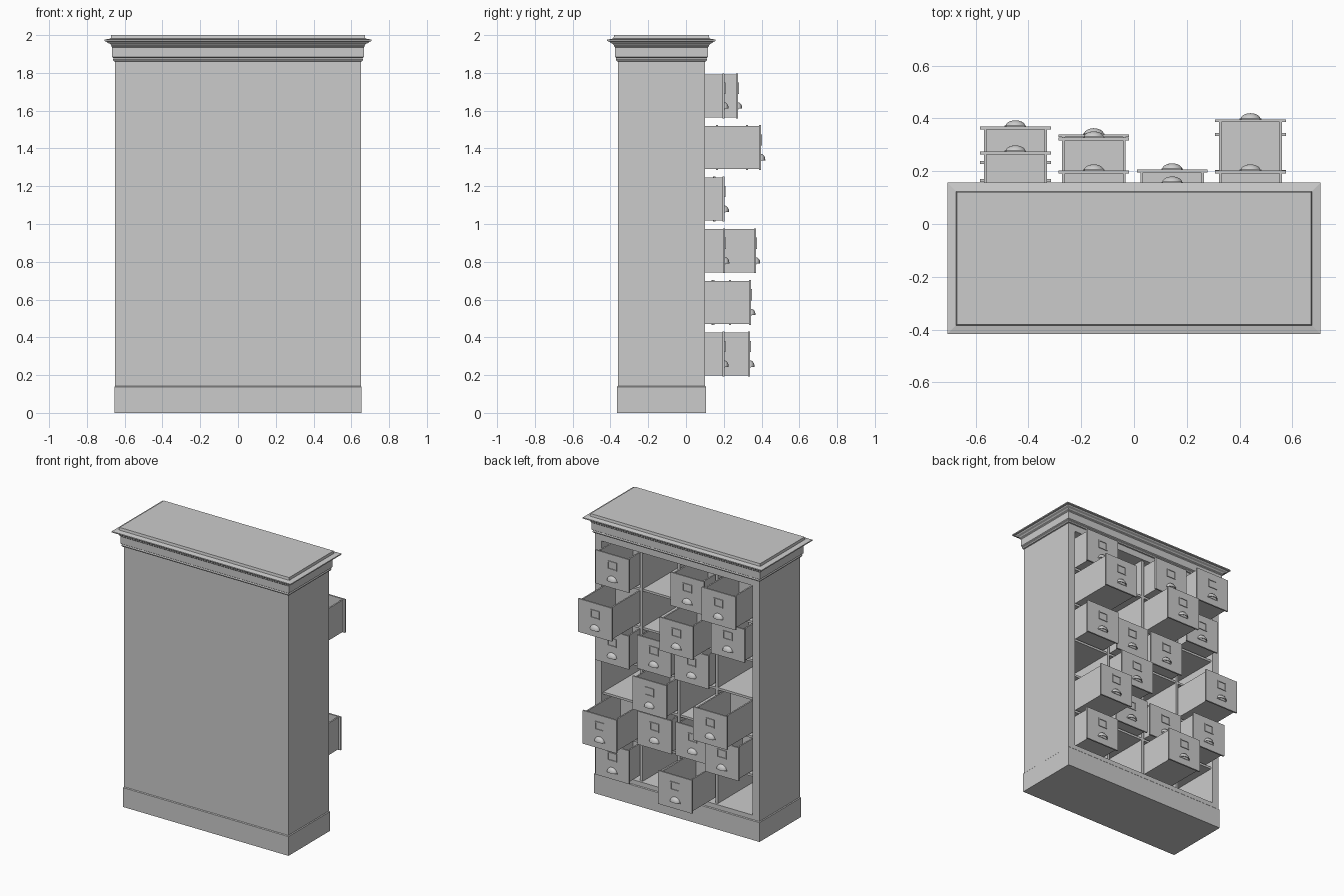
import bpy, bmesh, math

if "Cube" in bpy.data.objects:
    bpy.data.objects.remove(bpy.data.objects["Cube"])

YC = -0.13                      # cabinet centre in depth
HX, HY = 0.65, 0.23             # half width and half depth of the carcass
YF = YC + HY                    # open face of the cabinet (+y side)


def finish(bm, name):
    bmesh.ops.recalc_face_normals(bm, faces=bm.faces)
    me = bpy.data.meshes.new(name)
    bm.to_mesh(me)
    bm.free()
    ob = bpy.data.objects.new(name, me)
    bpy.context.collection.objects.link(ob)
    return ob


def add_box(bm, x0, x1, y0, y1, z0, z1):
    vs = bmesh.ops.create_cube(bm, size=1)["verts"]
    for v in vs:
        v.co.x = x0 if v.co.x < 0 else x1
        v.co.y = y0 if v.co.y < 0 else y1
        v.co.z = z0 if v.co.z < 0 else z1


def boxes(name, *dims):
    bm = bmesh.new()
    for d in dims:
        add_box(bm, *d)
    return finish(bm, name)


def moulding(name, profile):
    """Stack of rectangles: (offset from carcass, height), capped at both ends."""
    bm = bmesh.new()
    rings = []
    for o, z in profile:
        rings.append([bm.verts.new((sx * (HX + o), YC + sy * (HY + o), z))
                      for sx, sy in ((-1, -1), (1, -1), (1, 1), (-1, 1))])
    for a, b in zip(rings, rings[1:]):
        for i in range(4):
            j = (i + 1) % 4
            bm.faces.new((a[i], a[j], b[j], b[i]))
    bm.faces.new(rings[0])
    bm.faces.new(rings[-1])
    return finish(bm, name)


# plinth and cornice
moulding("plinth", [(0.005, 0), (0.005, 0.138), (0, 0.143)])
moulding("cornice", [(0.0, 1.86), (0.008, 1.862), (0.012, 1.87), (0.009, 1.879), (0.016, 1.884),
                     (0.016, 1.935), (0.021, 1.94), (0.021, 1.946), (0.028, 1.954), (0.042, 1.96),
                     (0.046, 1.966), (0.057, 1.968), (0.057, 1.976), (0.024, 1.982),
                     (0.021, 2.0)])

# carcass: sides, back and rails
ZB, ZT, XI = 0.175, 1.815, 0.597
YB = YC - HY
boxes("carcass",
      (-HX, -XI, YB, YF, 0.14, 1.863), (XI, HX, YB, YF, 0.14, 1.863),
      (-XI, XI, YB, YB + 0.02, 0.14, 1.863),
      (-XI, XI, YB + 0.02, YF, 0.14, ZB), (-XI, XI, YB + 0.02, YF, ZT, 1.863))

# partition grid
PX, PZ = 0.297, (ZT - ZB) / 6
X0, Z0 = -0.004, ZB + PZ / 2
boxes("dividers", *[(X0 + i * PX - 0.01, X0 + i * PX + 0.01, YB + 0.02, YF - 0.015, ZB, ZT)
                    for i in (-1, 0, 1)])
boxes("shelves", *[(-XI, XI, YB + 0.02, YF - 0.017, ZB + i * PZ - 0.008, ZB + i * PZ + 0.008)
                   for i in range(1, 6)])


# one drawer: open box, front plate, label holder and cup pull
def drawer_mesh():
    bm = bmesh.new()
    w, h, t, L = 0.12, 0.114, 0.01, 0.40
    add_box(bm, -0.134, 0.134, -0.011, 0, -0.119, 0.119)
    add_box(bm, -w, -w + t, -L, -0.011, -h, h)
    add_box(bm, w - t, w, -L, -0.011, -h, h)
    add_box(bm, -w + t, w - t, -L, -L + t, -h, h)
    add_box(bm, -w + t, w - t, -L + t, -0.011, -h, -h + t)
    # label holder
    lw, lh, lz, b, d = 0.036, 0.03, 0.04, 0.007, 0.005
    for s in (-1, 1):
        add_box(bm, *sorted((s * lw, s * (lw - b))), 0, d, lz - lh, lz + lh)
        add_box(bm, -lw + b, lw - b, 0, d, *sorted((lz + s * lh, lz + s * (lh - b))))
    # cup pull: quarter ellipsoid shell, open below
    n, m, hz = 14, 6, -0.068
    for k in (1.0, 0.86):
        grid = []
        for j in range(m + 1):
            q = math.pi / 2 * j / m
            grid.append([bm.verts.new((0.038 * k * math.cos(a) * math.cos(q),
                                       0.023 * k * math.sin(q),
                                       hz + 0.034 * k * math.sin(a) * math.cos(q)))
                         for a in (math.pi * i / n for i in range(n + 1))])
        for a, c in zip(grid, grid[1:]):
            for i in range(n):
                bm.faces.new((a[i], a[i + 1], c[i + 1], c[i]))
        edge = [r[0] for r in grid] + [r[-1] for r in reversed(grid[:-1])]
        if k == 1.0:
            outer = edge
    for i in range(len(edge) - 1):
        bm.faces.new((outer[i], outer[i + 1], edge[i + 1], edge[i]))
    # pull flange
    add_box(bm, -0.041, 0.041, 0, 0.003, hz - 0.004, hz + 0.004)
    bmesh.ops.remove_doubles(bm, verts=bm.verts, dist=1e-6)
    return bm


# drawer front positions, rows from the top, columns from +x to -x (0 = drawer missing)
fronts = [(.203, 0, .203, .275),
          (.397, 0, .328, .170),
          (.205, .157, .155, 0),
          (0, .207, 0, .370),
          (.345, .150, .145, .238),
          (.203, 0, .340, 0)]
master = finish(drawer_mesh(), "drawer")
bpy.context.view_layer.objects.active = master
master.select_set(True)
bpy.ops.object.shade_smooth_by_angle(angle=math.radians(35))
first = True
for r, row in enumerate(fronts):
    for c, y in enumerate(row):
        if not y:
            continue
        ob = master if first else master.copy()
        if not first:
            bpy.context.collection.objects.link(ob)
        first = False
        ob.name = f"drawer_row{r + 1}_col{c + 1}"
        ob.location = (X0 + (1.5 - c) * PX, y, Z0 + (5 - r) * PZ)
